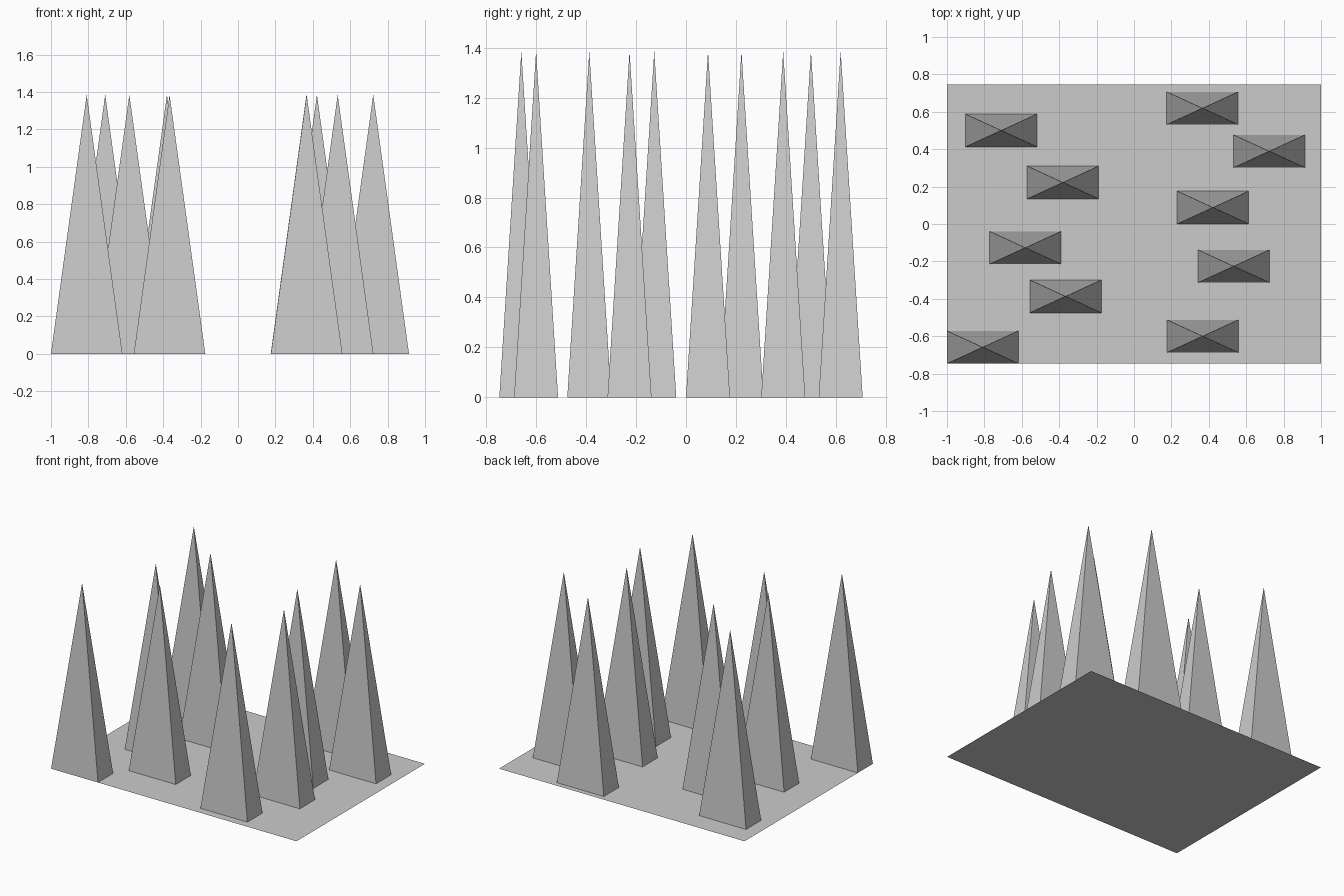
import bpy
import bmesh

old = bpy.data.objects.get("Cube")
if old:
    bpy.data.objects.remove(old, do_unlink=True)

HALF_X, HALF_Y, HEIGHT = 0.191, 0.088, 1.385
GROUND_X, GROUND_Y = 1.0, 0.747


def make_material(name, colour):
    mat = bpy.data.materials.new(name)
    mat.use_nodes = True
    mat.diffuse_color = colour
    mat.node_tree.nodes["Principled BSDF"].inputs["Base Color"].default_value = colour
    return mat


def rectangle(bm, hx, hy):
    return [bm.verts.new((sx * hx, sy * hy, 0))
            for sx, sy in ((-1, -1), (1, -1), (1, 1), (-1, 1))]


def make_mesh(name, bm, mat):
    mesh = bpy.data.meshes.new(name)
    bm.to_mesh(mesh)
    bm.free()
    mesh.materials.append(mat)
    return mesh


def place(name, mesh, x=0, y=0):
    obj = bpy.data.objects.new(name, mesh)
    obj.location = (x, y, 0)
    bpy.context.collection.objects.link(obj)
    return obj


grey = make_material("light grey", (0.6, 0.6, 0.6, 1))

# Flat ground sheet
bm = bmesh.new()
bm.faces.new(rectangle(bm, GROUND_X, GROUND_Y))
place("ground_sheet", make_mesh("ground_sheet", bm, grey))

# One four-sided spike, open where it meets the ground
bm = bmesh.new()
base = rectangle(bm, HALF_X, HALF_Y)
apex = bm.verts.new((0, 0, HEIGHT))
for a, b in zip(base, base[1:] + base[:1]):
    bm.faces.new((a, b, apex))
spike = make_mesh("spike", bm, grey)

# Two scattered rows of spikes sharing the mesh, back to front
right_row = [(-0.71, 0.5), (-0.38, 0.222), (-0.581, -0.127),
             (-0.366, -0.387), (-0.809, -0.659)]
left_row = [(0.366, 0.619), (0.723, 0.389), (0.422, 0.088),
            (0.533, -0.226), (0.367, -0.6)]
for side, row in (("right", right_row), ("left", left_row)):
    for i, (x, y) in enumerate(row, 1):
        place(f"{side}_spike_{i}", spike, x, y)
